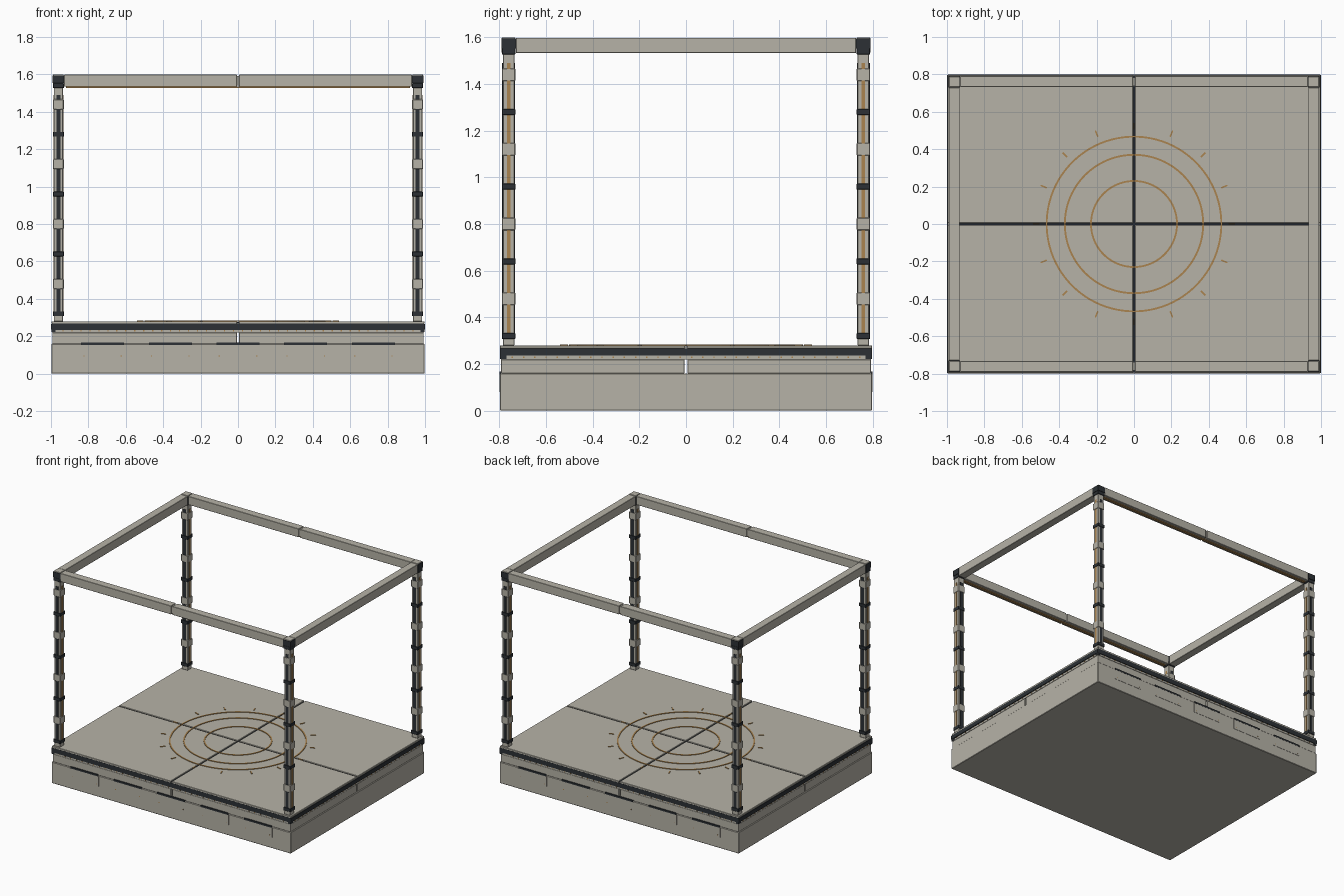
import bpy, bmesh, math
from mathutils import Matrix, Vector

if "Cube" in bpy.data.objects:
    bpy.data.objects.remove(bpy.data.objects["Cube"])


def material(name, rgb):
    m = bpy.data.materials.new(name)
    m.diffuse_color = (*rgb, 1)
    m.use_nodes = True
    m.node_tree.nodes["Principled BSDF"].inputs["Base Color"].default_value = m.diffuse_color
    return m


STONE = material("warm_grey", (0.47, 0.45, 0.39))
DARK = material("charcoal", (0.025, 0.03, 0.035))
BRONZE = material("bronze", (0.40, 0.23, 0.08))


def finish(name, bm, mat):
    bmesh.ops.recalc_face_normals(bm, faces=bm.faces)
    me = bpy.data.meshes.new(name)
    bm.to_mesh(me)
    bm.free()
    me.materials.append(mat)
    ob = bpy.data.objects.new(name, me)
    bpy.context.collection.objects.link(ob)
    return ob


def add_box(bm, x0, x1, y0, y1, z0, z1, rot=0):
    c = Vector(((x0 + x1) / 2, (y0 + y1) / 2, (z0 + z1) / 2))
    m = Matrix.Rotation(rot, 4, 'Z') @ Matrix.Translation(c) @ Matrix.Diagonal((x1 - x0, y1 - y0, z1 - z0, 1))
    bmesh.ops.create_cube(bm, size=1, matrix=m)


def boxes(name, items, mat, bevel=0):
    bm = bmesh.new()
    for it in items:
        add_box(bm, *it)
    ob = finish(name, bm, mat)
    if bevel:
        b = ob.modifiers.new("edge", 'BEVEL')
        b.width, b.segments = bevel, 1
    return ob


def mirrored(x0, x1, y0, y1, z0, z1):
    """The same box in all four quadrants."""
    return [(min(s * x0, s * x1), max(s * x0, s * x1), min(t * y0, t * y1), max(t * y0, t * y1), z0, z1)
            for s in (-1, 1) for t in (-1, 1)]


def ring(name, r0, r1, z0, z1, mat, n=96):
    bm = bmesh.new()
    loops = []
    for i in range(n):
        a = 2 * math.pi * i / n
        loops.append([bm.verts.new((r * math.cos(a), r * math.sin(a), z))
                      for r, z in ((r0, z0), (r1, z0), (r1, z1), (r0, z1))])
    for i in range(n):
        p, q = loops[i], loops[(i + 1) % n]
        for k in range(4):
            bm.faces.new((p[k], p[(k + 1) % 4], q[(k + 1) % 4], q[k]))
    return finish(name, bm, mat)


# Base: lower plinth, four upper modules with gaps, deck tray and dark band
GAP = 0.006
boxes("plinth", [(-0.998, 0.998, -0.797, 0.797, 0, 0.16)], STONE, 0.003)
boxes("upper_modules", mirrored(GAP, 0.993, GAP, 0.792, 0.16, 0.22), STONE, 0.002)
boxes("deck_tray", [(-0.994, 0.994, -0.793, 0.793, 0.22, 0.272)], STONE)
boxes("dark_band", [(-1, 1, -0.797, 0.797, 0.236, 0.266),
                    (-0.994, 0.994, -0.798, 0.798, 0.234, 0.268)], DARK)
boxes("band_corners", mirrored(0.975, 0.998, 0.77, 0.797, 0.222, 0.266), DARK)
boxes("deck_seam_floor", [(-0.012, 0.012, -0.79, 0.79, 0.268, 0.275),
                          (-0.99, 0.99, -0.012, 0.012, 0.268, 0.275)], DARK)
boxes("deck_panels", mirrored(0.005, 0.997, 0.005, 0.797, 0.266, 0.28), STONE, 0.002)

# Front and back slots with access panels below them
slot_x = [(i - 2) * 0.362 for i in range(5)]
boxes("slots", [(x - 0.115, x + 0.115, s * 0.796 - 0.004, s * 0.796 + 0.004, 0.154, 0.167)
                for x in slot_x for s in (-1, 1)], DARK)
boxes("access_panels", [(x - 0.12, x + 0.12, s * 0.796 - 0.003, s * 0.796 + 0.003, 0.08, 0.154)
                        for x in slot_x for s in (-1, 1)], STONE)

# Small bolts round the base
bolts = []
for s in (-1, 1):
    for i in range(40):
        x = -0.936 + i * 0.048
        bolts.append((x - 0.003, x + 0.003, s * 0.793 - 0.003, s * 0.793 + 0.003, 0.226, 0.232))
    for i in range(32):
        y = -0.744 + i * 0.048
        bolts.append((s * 0.994 - 0.003, s * 0.994 + 0.003, y - 0.003, y + 0.003, 0.226, 0.232))
    for x in slot_x:
        for dx in (-0.1, 0.1):
            bolts.append((x + dx - 0.003, x + dx + 0.003, s * 0.798 - 0.002, s * 0.798 + 0.002, 0.092, 0.098))
boxes("base_bolts", bolts, BRONZE)

# Bronze rings and radial ticks on the deck
for i, r in enumerate((0.23, 0.37, 0.467)):
    ring(f"deck_ring_{i + 1}", r - 0.005, r + 0.005, 0.278, 0.284, BRONZE)
boxes("deck_ticks", [(0.505, 0.54, -0.004, 0.004, 0.278, 0.284, k * math.pi / 8)
                     for k in range(16)], BRONZE)

# Corner posts
PX, PY = 0.96, 0.76
dark_z = (0.32, 0.64, 0.96, 1.28, 1.54)
block_z = (0.48, 0.80, 1.12, 1.44)
for sx, fx in ((-1, "left"), (1, "right")):
    for sy, fy in ((-1, "front"), (1, "back")):
        cx, cy, tag = sx * PX, sy * PY, f"{fy}_{fx}"

        def at(w, d, z0, z1, ox=0, oy=0):
            return (cx + ox - w, cx + ox + w, cy + oy - d, cy + oy + d, z0, z1)

        boxes(f"{tag}_post", [at(0.025, 0.025, 0.28, 1.55)], STONE, 0.002)
        boxes(f"{tag}_dark_strips", [at(0.011, 0.002, 0.31, 1.49, 0, o) for o in (-0.0255, 0.0255)], DARK)
        boxes(f"{tag}_bronze_strips", [at(0.002, 0.007, 0.31, 1.49, o, 0) for o in (-0.0255, 0.0255)], BRONZE)
        boxes(f"{tag}_collars", [at(0.029, 0.029, z - 0.013, z + 0.013) for z in dark_z], DARK, 0.002)
        boxes(f"{tag}_blocks", [at(0.0285, 0.0285, z - 0.027, z + 0.027) for z in block_z], STONE, 0.003)
        boxes(f"{tag}_cap", [at(0.028, 0.028, 1.553, 1.6)], STONE, 0.002)
        boxes(f"{tag}_cap_seam", [at(0.031, 0.031, 1.553, 1.595)], DARK)

# Top frame: split front and back beams, whole side beams
boxes("front_back_beams", mirrored(0.006, 0.929, 0.732, 0.79, 1.534, 1.598), STONE, 0.002)
boxes("beam_joints", [(-0.02, 0.02, s * 0.761 - 0.023, s * 0.761 + 0.023, 1.54, 1.592)
                      for s in (-1, 1)], STONE)
boxes("beam_under_strips", [(-0.92, 0.92, s * 0.761 - 0.01, s * 0.761 + 0.01, 1.528, 1.536)
                            for s in (-1, 1)], BRONZE)
boxes("side_beams", [(s * 0.961 - 0.029, s * 0.961 + 0.029, -0.729, 0.729, 1.532, 1.598)
                     for s in (-1, 1)], STONE, 0.002)
